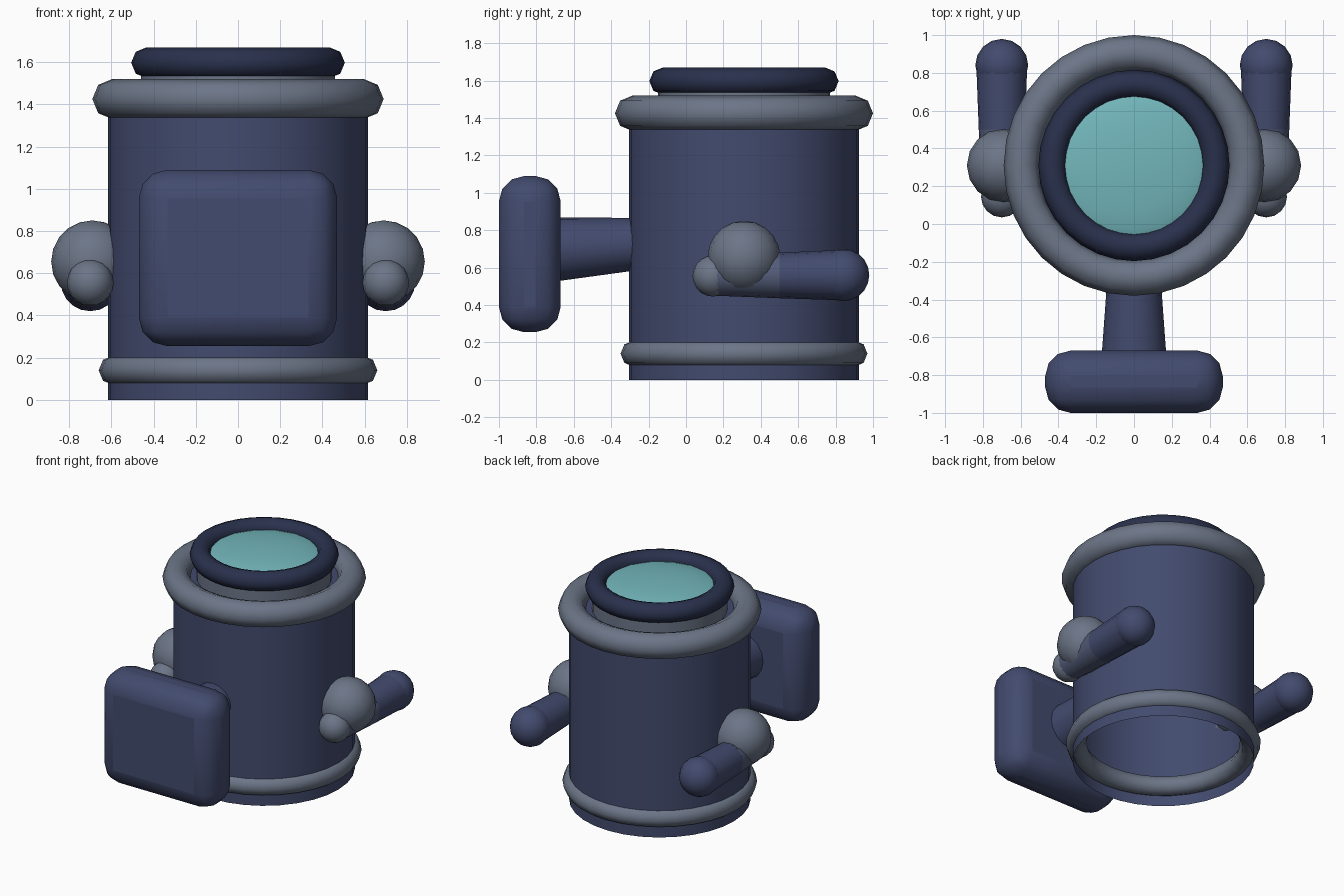
import bpy, math

if "Cube" in bpy.data.objects:
    bpy.data.objects.remove(bpy.data.objects["Cube"])

CY = 0.31  # centre of the round body in y


def material(name, rgb):
    m = bpy.data.materials.new(name)
    m.diffuse_color = (*rgb, 1)
    m.use_nodes = True
    m.node_tree.nodes["Principled BSDF"].inputs["Base Color"].default_value = m.diffuse_color
    return m


NAVY = material("navy", (0.055, 0.070, 0.156))
GREY = material("slate_grey", (0.150, 0.180, 0.245))
MID = material("blue_grey", (0.085, 0.105, 0.185))
DARK = material("dark_navy", (0.022, 0.030, 0.072))
GLASS = material("teal_glass", (0.17, 0.47, 0.50))


def finish(name, mat, angle=50):
    o = bpy.context.object
    o.name = name
    o.data.materials.append(mat)
    bpy.ops.object.shade_smooth_by_angle(angle=math.radians(angle))
    return o


def ring(name, z, major, minor, mat):
    bpy.ops.mesh.primitive_torus_add(major_segments=32, minor_segments=8, major_radius=major,
                                     minor_radius=minor, location=(0, CY, z))
    return finish(name, mat)


def ball(name, loc, r, mat):
    bpy.ops.mesh.primitive_uv_sphere_add(segments=16, ring_count=10, radius=r, location=loc)
    return finish(name, mat)


def rod(name, x, y0, z0, r0, y1, z1, r1, mat):
    """Tapered rod running along y from y0 to y1."""
    dy, dz = y1 - y0, z1 - z0
    bpy.ops.mesh.primitive_cone_add(vertices=16, radius1=r0, radius2=r1, depth=math.hypot(dy, dz),
                                    location=(x, (y0 + y1) / 2, (z0 + z1) / 2),
                                    rotation=(-math.atan2(dy, dz), 0, 0))
    return finish(name, mat)


def tube(name, r, z0, z1, mat):
    bpy.ops.mesh.primitive_cylinder_add(vertices=32, radius=r, depth=z1 - z0, end_fill_type='NOTHING',
                                        location=(0, CY, (z0 + z1) / 2))
    return finish(name, mat)


# Hollow body, open at the bottom, with two hoops
tube("body", 0.615, 0, 1.43, NAVY)
bpy.ops.mesh.primitive_circle_add(vertices=32, radius=0.615, fill_type='NGON', location=(0, CY, 1.43))
finish("body_top", NAVY)
ring("lower_hoop", 0.14, 0.59, 0.07, GREY)
ring("upper_hoop", 1.425, 0.595, 0.095, GREY)

# Neck, rim and domed window on top
tube("neck", 0.46, 1.43, 1.6, GREY)
ring("window_rim", 1.597, 0.433, 0.073, DARK)
window = ball("window", (0, CY, 1.575), 0.42, GLASS)
window.scale.z = 0.18

# Front plate on its tapered bracket
bpy.ops.mesh.primitive_cube_add(size=1, location=(0, -0.835, 0.672))
plate = bpy.context.object
plate.scale = (0.94, 0.33, 0.835)
bpy.ops.object.transform_apply(location=False, rotation=False, scale=True)
bevel = plate.modifiers.new("rounding", 'BEVEL')
bevel.width, bevel.segments = 0.135, 3
finish("front_plate", NAVY, 60)
rod("plate_bracket", 0, -0.75, 0.695, 0.175, -0.2, 0.73, 0.135, NAVY)

# Arms on both sides: shoulder, tapered shaft, rounded ends
for s, side in ((-1, "left"), (1, "right")):
    x = s * 0.70
    ball(side + "_shoulder", (s * 0.69, CY, 0.655), 0.195, GREY)
    ball(side + "_arm_front_end", (x, 0.145, 0.555), 0.11, GREY)
    rod(side + "_arm_front", x, 0.145, 0.555, 0.105, 0.50, 0.558, 0.122, MID)
    rod(side + "_arm_back", x, 0.50, 0.558, 0.122, 0.845, 0.56, 0.135, NAVY)
    ball(side + "_arm_back_end", (x, 0.84, 0.56), 0.14, NAVY)
